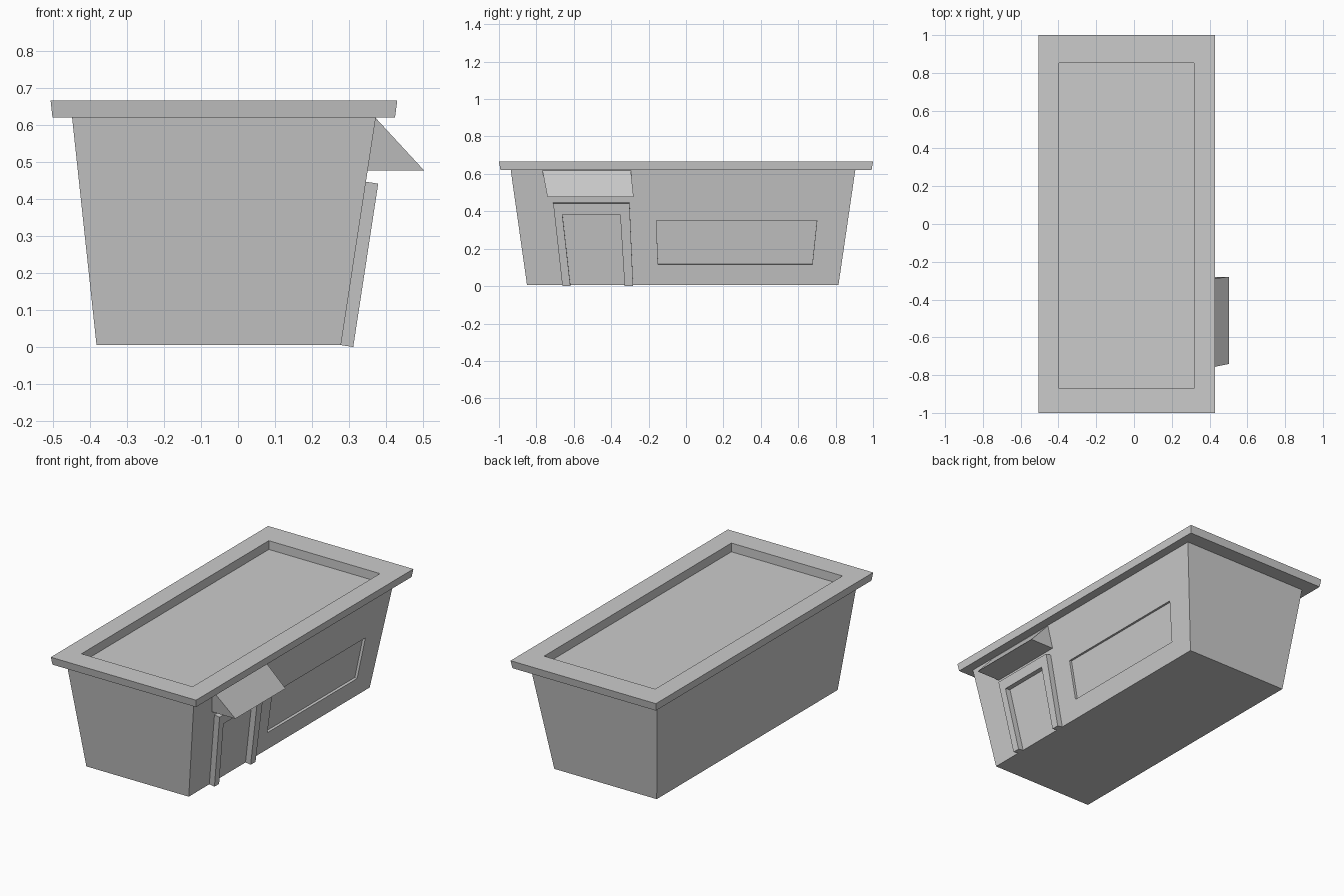
import bpy
import bmesh
from mathutils import Vector

if "Cube" in bpy.data.objects:
    bpy.data.objects.remove(bpy.data.objects["Cube"])

# Slope of the right wall, shared by everything attached to it
Z0, Z1 = 0.005, 0.62
X0, X1 = 0.278, 0.372
SLOPE = (X1 - X0) / (Z1 - Z0)
NORMAL = Vector((1, 0, -SLOPE)).normalized()


def finish(name, bm):
    bmesh.ops.recalc_face_normals(bm, faces=bm.faces)
    mesh = bpy.data.meshes.new(name)
    bm.to_mesh(mesh)
    bm.free()
    obj = bpy.data.objects.new(name, mesh)
    bpy.context.collection.objects.link(obj)
    return obj


def loft(name, loops):
    """Skin a list of point loops and cap both ends."""
    bm = bmesh.new()
    rings = [[bm.verts.new(p) for p in loop] for loop in loops]
    for a, b in zip(rings, rings[1:]):
        n = len(a)
        for i in range(n):
            j = (i + 1) % n
            bm.faces.new((a[i], a[j], b[j], b[i]))
    bm.faces.new(rings[0])
    bm.faces.new(rings[-1])
    return finish(name, bm)


def rect(x0, x1, y0, y1, z):
    return [(x0, y0, z), (x1, y0, z), (x1, y1, z), (x0, y1, z)]


def wall_slab(name, outline, inner, outer):
    """Extrude a (y, z) outline drawn on the right wall along its normal."""
    points = [Vector((X0 + (z - Z0) * SLOPE, y, z)) for y, z in outline]
    return loft(name, [[p + NORMAL * d for p in points] for d in (inner, outer)])


# Tapered building shell with overhanging flat roof and sunken roof deck
building = loft("building_shell", [
    rect(-0.382, X0, -0.85, 0.815, Z0),
    rect(-0.448, X1, -0.937, 0.905, Z1),
    rect(-0.501, 0.424, -0.992, 0.992, Z1),
    rect(-0.506, 0.430, -1.0, 1.0, 0.665),
    rect(-0.398, 0.318, -0.872, 0.852, 0.665),
    rect(-0.398, 0.318, -0.872, 0.852, 0.614),
])

# Shallow window recess in the right wall
cutter = wall_slab("window_cutter",
                   [(-0.15, 0.115), (0.675, 0.115), (0.70, 0.352), (-0.158, 0.352)],
                   -0.015, 0.05)
cutter.hide_render = True
cutter.hide_set(True)
cut = building.modifiers.new("window_recess", 'BOOLEAN')
cut.operation = 'DIFFERENCE'
cut.solver = 'EXACT'
cut.object = cutter

# Door surround: two posts and a lintel as one outline
wall_slab("door_frame", [
    (-0.661, Z0), (-0.710, 0.446), (-0.302, 0.446), (-0.283, Z0),
    (-0.328, Z0), (-0.352, 0.387), (-0.661, 0.387), (-0.618, Z0),
], -0.001, 0.0335)

# Sloped awning above the door
loft("door_awning", [
    [(0.371, -0.768, 0.619), (0.502, -0.741, 0.477), (0.349, -0.741, 0.477)],
    [(0.371, -0.295, 0.619), (0.502, -0.280, 0.477), (0.349, -0.280, 0.477)],
])
